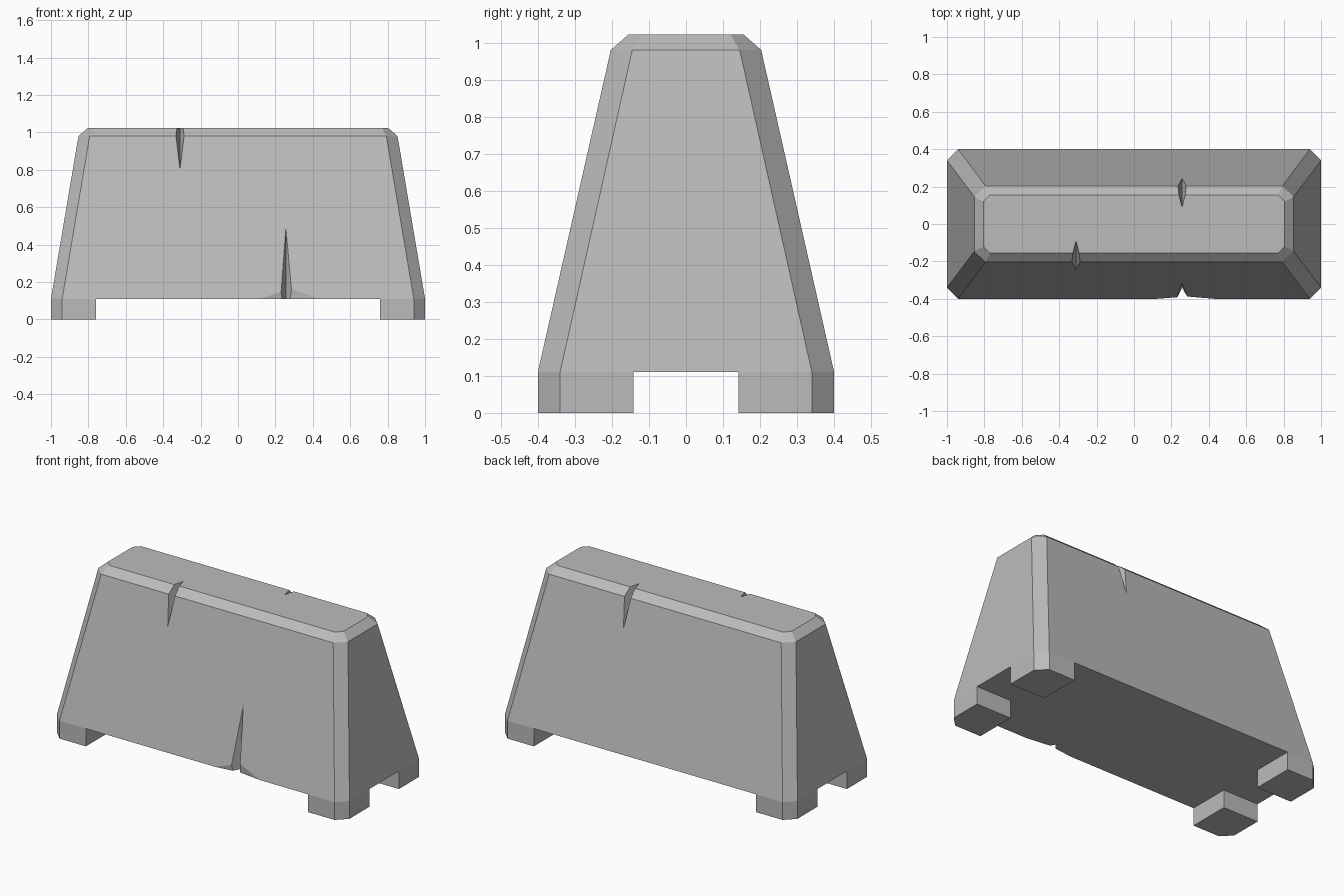
import bpy, bmesh

if "Cube" in bpy.data.objects:
    bpy.data.objects.remove(bpy.data.objects["Cube"])

# Single concrete colour
concrete = bpy.data.materials.new("concrete grey")
concrete.diffuse_color = (0.5, 0.5, 0.5, 1)
concrete.use_nodes = True
concrete.node_tree.nodes["Principled BSDF"].inputs["Base Color"].default_value = concrete.diffuse_color


def make_object(name, bm):
    bmesh.ops.recalc_face_normals(bm, faces=bm.faces[:])
    mesh = bpy.data.meshes.new(name)
    bm.to_mesh(mesh)
    bm.free()
    mesh.materials.append(concrete)
    obj = bpy.data.objects.new(name, mesh)
    bpy.context.collection.objects.link(obj)
    return obj


def hull(name, points):
    bm = bmesh.new()
    for p in points:
        bm.verts.new(p)
    res = bmesh.ops.convex_hull(bm, input=bm.verts[:])
    loose = [v for v in bm.verts if not v.link_faces]
    bmesh.ops.delete(bm, geom=loose, context='VERTS')
    return make_object(name, bm)


def box(name, hx, hy, z0, z1):
    return hull(name, [(x, y, z) for x in (-hx, hx) for y in (-hy, hy) for z in (z0, z1)])


def cut(target, cutter):
    mod = target.modifiers.new("cut", 'BOOLEAN')
    mod.operation = 'DIFFERENCE'
    mod.solver = 'EXACT'
    mod.object = cutter
    bpy.context.view_layer.objects.active = target
    bpy.ops.object.modifier_apply(modifier=mod.name)
    bpy.data.objects.remove(cutter, do_unlink=True)


def side_y(z):
    """Half depth of the sloping long side at height z."""
    return 0.4 - 0.197 * (z - 0.11) / 0.87


# Barrier body: chamfered rectangles lofted upwards (z, half x, half y, chamfer x, chamfer y)
sections = [(0.0, 1.0, 0.4, 0.06, 0.06), (0.11, 1.0, 0.4, 0.06, 0.06),
            (0.98, 0.853, 0.203, 0.06, 0.058), (1.022, 0.805, 0.155, 0.035, 0.035)]
bm = bmesh.new()
rings = []
for z, hx, hy, cx, cy in sections:
    outline = [(hx, -hy + cy), (hx, hy - cy), (hx - cx, hy), (-hx + cx, hy),
               (-hx, hy - cy), (-hx, -hy + cy), (-hx + cx, -hy), (hx - cx, -hy)]
    rings.append([bm.verts.new((x, y, z)) for x, y in outline])
for low, high in zip(rings, rings[1:]):
    for i in range(8):
        j = (i + 1) % 8
        bm.faces.new((low[i], low[j], high[j], high[i]))
bm.faces.new(rings[0])
bm.faces.new(rings[-1])
barrier = make_object("barrier", bm)

# Crossing channels underneath leave four corner feet
cut(barrier, box("long_channel", 0.76, 0.6, -0.1, 0.11))
cut(barrier, box("cross_channel", 1.2, 0.142, -0.1, 0.11))

# Tall crack in the lower front
cut(barrier, hull("crack_cutter", [
    (0.256, -side_y(0.49), 0.49), (0.258, -0.345, 0.10), (0.258, -0.345, 0.05),
    (0.215, -0.43, 0.12), (0.305, -0.43, 0.14), (0.215, -0.43, 0.05), (0.305, -0.43, 0.05)]))

# Shallow chip spreading along the foot of the crack
cut(barrier, hull("chip_cutter", [
    (0.12, -0.4, 0.11), (0.43, -0.4, 0.11), (0.23, -side_y(0.14), 0.14),
    (0.285, -side_y(0.165), 0.165), (0.23, -0.385, 0.10), (0.285, -0.38, 0.10),
    (0.12, -0.43, 0.10), (0.43, -0.43, 0.10), (0.26, -0.43, 0.15)]))

# Nicks across the top edges: front left and back right
for name, x, s in (("front_nick", -0.31, -1), ("back_nick", 0.257, 1)):
    cut(barrier, hull(name, [
        (x, s * 0.09, 1.022), (x, s * side_y(0.8), 0.8), (x, s * 0.160, 0.985),
        (x - 0.04, s * 0.225, 1.05), (x + 0.04, s * 0.225, 1.05)]))
